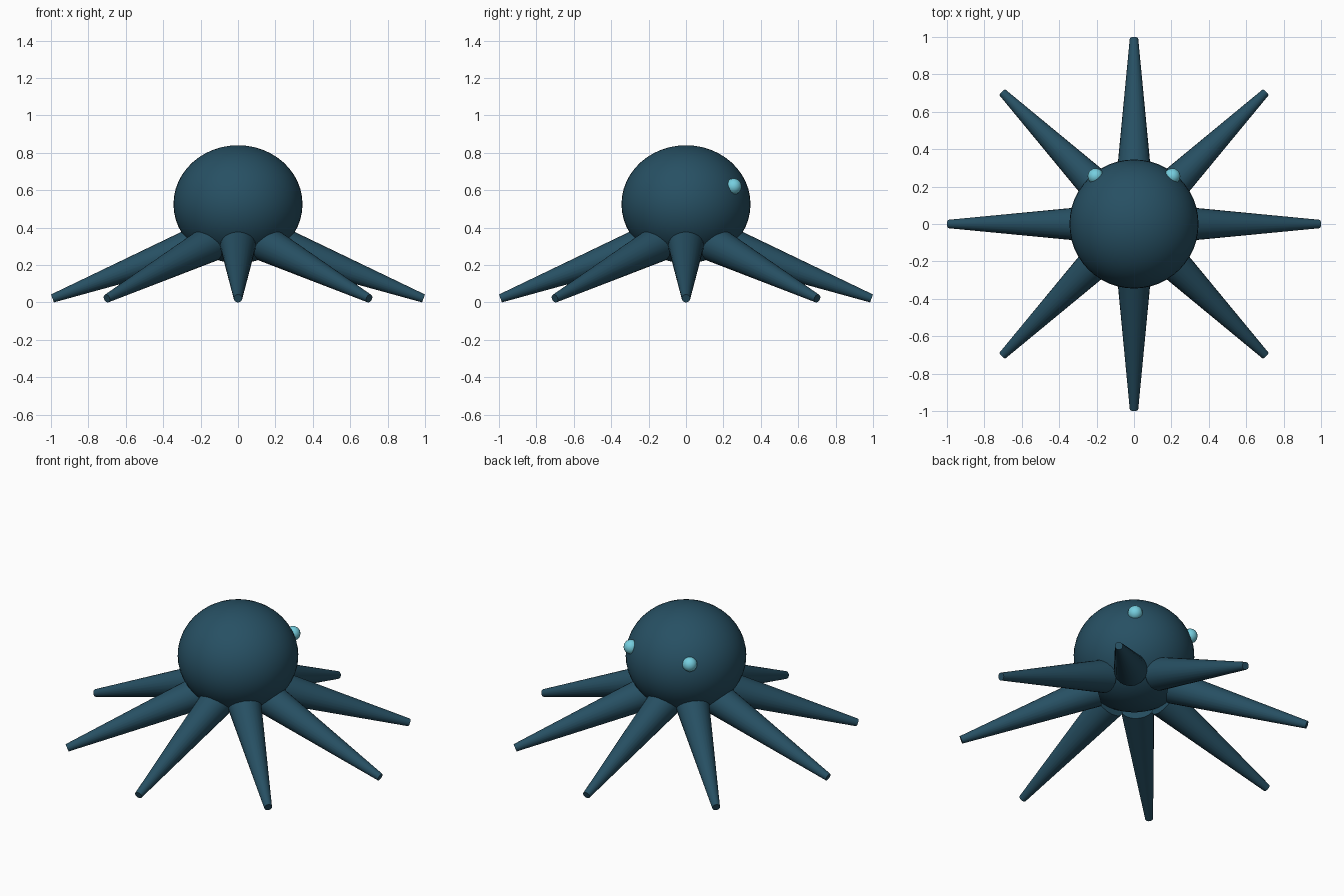
import bpy
import math
from mathutils import Vector

if "Cube" in bpy.data.objects:
    bpy.data.objects.remove(bpy.data.objects["Cube"])


def material(name, rgb):
    mat = bpy.data.materials.new(name)
    mat.diffuse_color = (*rgb, 1.0)
    mat.use_nodes = True
    mat.node_tree.nodes["Principled BSDF"].inputs["Base Color"].default_value = mat.diffuse_color
    return mat


skin = material("deep sea blue", (0.020, 0.080, 0.125))
glow = material("pale cyan", (0.18, 0.62, 0.74))


def finish(name, mat, angle):
    obj = bpy.context.object
    obj.name = name
    obj.data.materials.append(mat)
    bpy.ops.object.shade_smooth_by_angle(angle=math.radians(angle))
    return obj


def ellipsoid(name, centre, radii, mat, segments, rings):
    bpy.ops.mesh.primitive_uv_sphere_add(segments=segments, ring_count=rings,
                                         radius=1, location=centre)
    bpy.context.object.scale = radii
    bpy.ops.object.transform_apply(location=False, rotation=False, scale=True)
    return finish(name, mat, 40)


def tapered_limb(name, start, end, r_start, r_end, mat):
    axis = end - start
    bpy.ops.mesh.primitive_cone_add(vertices=24, radius1=r_start, radius2=r_end,
                                    depth=axis.length, location=(start + end) / 2)
    bpy.context.object.rotation_euler = axis.to_track_quat('Z', 'Y').to_euler()
    return finish(name, mat, 40)


# Slightly flattened round body
ellipsoid("body", (0, 0, 0.525), (0.345, 0.345, 0.315), skin, 48, 24)

# Eight straight tapering tentacles, sloping down to the ground
for i in range(8):
    a = i * math.pi / 4
    out = Vector((math.cos(a), math.sin(a), 0))
    tapered_limb(f"tentacle_{i + 1}", out * 0.22 + Vector((0, 0, 0.31)),
                 out * 0.992 + Vector((0, 0, 0.021)), 0.0965, 0.0225, skin)

# Two small eyes half sunk into the far side of the body
for side, label in ((-1, "left"), (1, "right")):
    ellipsoid(f"{label}_eye", (side * 0.205, 0.255, 0.62), (0.043,) * 3, glow, 16, 8)
